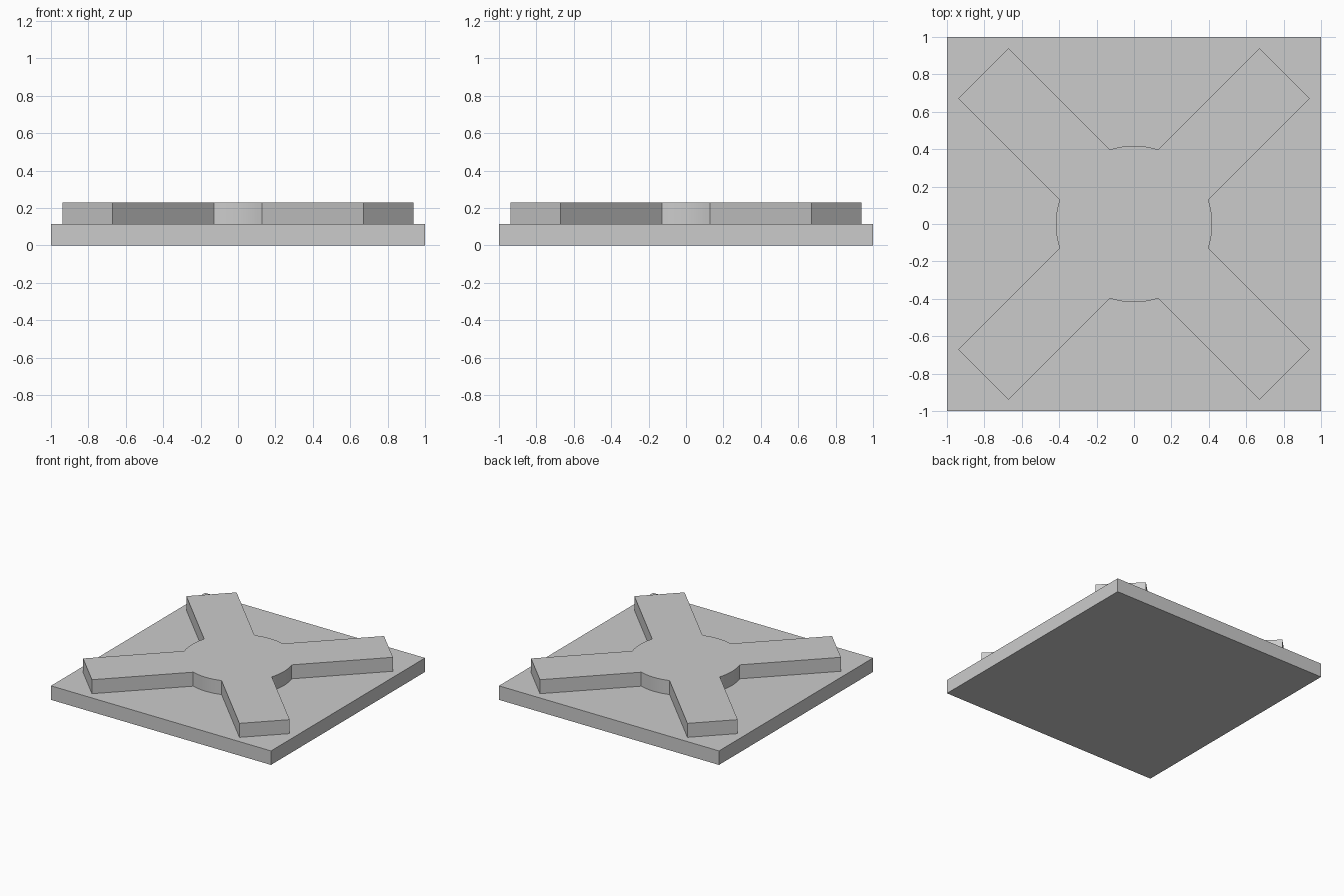
import bpy, bmesh
from math import asin, cos, sin, pi
from mathutils import Matrix, Vector

BASE_TOP, CROSS_TOP = 0.115, 0.23
HUB_RADIUS, ARM_HALF, ARM_LENGTH = 0.418, 0.19, 1.138
ARC_STEPS = 8

cube = bpy.data.objects.get("Cube")
if cube:
    bpy.data.objects.remove(cube, do_unlink=True)

grey = bpy.data.materials.new("light_grey")
grey.use_nodes = True
colour = (0.6, 0.6, 0.6, 1)
grey.diffuse_color = colour
grey.node_tree.nodes["Principled BSDF"].inputs["Base Color"].default_value = colour


def extruded(name, outline, bottom, top):
    """Extrude a closed 2D outline into a solid."""
    bm = bmesh.new()
    face = bm.faces.new([bm.verts.new((p.x, p.y, bottom)) for p in outline])
    result = bmesh.ops.extrude_face_region(bm, geom=[face], use_keep_orig=True)
    raised = [v for v in result["geom"] if isinstance(v, bmesh.types.BMVert)]
    bmesh.ops.translate(bm, verts=raised, vec=(0, 0, top - bottom))
    bmesh.ops.recalc_face_normals(bm, faces=bm.faces)
    mesh = bpy.data.meshes.new(name)
    bm.to_mesh(mesh)
    bm.free()
    mesh.materials.append(grey)
    obj = bpy.data.objects.new(name, mesh)
    bpy.context.collection.objects.link(obj)
    return obj


# Square base plate
corners = [Vector((x, y)) for x, y in ((-1, -1), (1, -1), (1, 1), (-1, 1))]
extruded("base_plate", corners, 0, BASE_TOP)

# Diagonal cross: four arm ends joined by arcs of the round hub
join = asin(ARM_HALF / HUB_RADIUS)
quarter = [Vector((ARM_LENGTH, -ARM_HALF)), Vector((ARM_LENGTH, ARM_HALF))]
for i in range(ARC_STEPS + 1):
    a = join + (pi / 2 - 2 * join) * i / ARC_STEPS
    quarter.append(Vector((cos(a), sin(a))) * HUB_RADIUS)
outline = []
for k in range(4):
    turn = Matrix.Rotation(pi / 4 + k * pi / 2, 2)
    outline += [turn @ p for p in quarter]
cross = extruded("raised_cross", outline, BASE_TOP, CROSS_TOP)

# Smooth hub arcs, crisp corners
bpy.ops.object.select_all(action="DESELECT")
cross.select_set(True)
bpy.context.view_layer.objects.active = cross
bpy.ops.object.shade_smooth_by_angle(angle=pi / 9)
